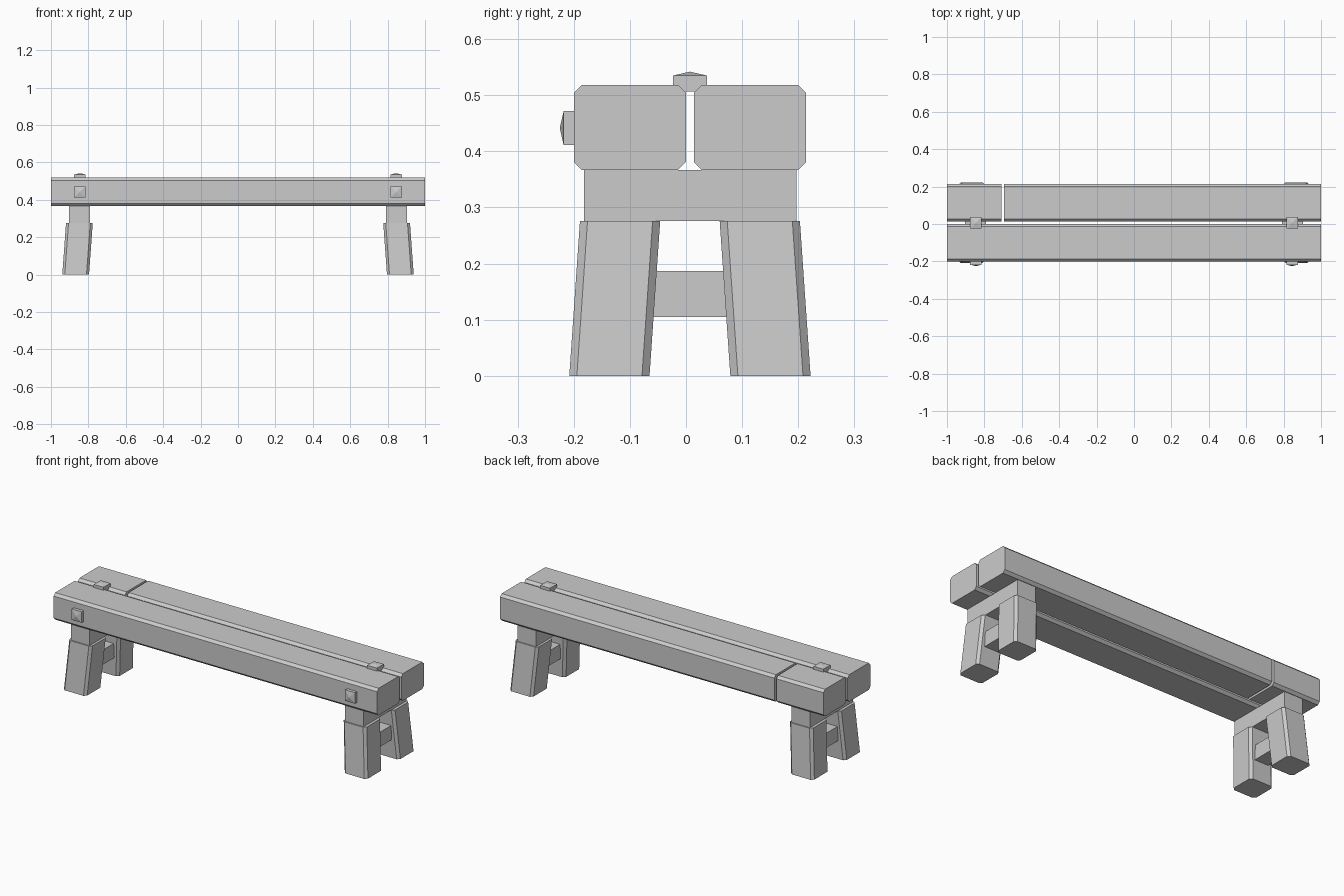
import bpy
import bmesh
from mathutils import Matrix, Vector

if "Cube" in bpy.data.objects:
    bpy.data.objects.remove(bpy.data.objects["Cube"])

stone = bpy.data.materials.new("plain grey")
stone.diffuse_color = (0.6, 0.6, 0.6, 1)
stone.use_nodes = True
stone.node_tree.nodes["Principled BSDF"].inputs["Base Color"].default_value = stone.diffuse_color

MID_Y = 0.007      # centre line between the two beams


def loft(name, rings, apex=None):
    """Skin a list of matching rings; cap the ends, or close on an apex point."""
    bm = bmesh.new()
    rows = [[bm.verts.new(p) for p in ring] for ring in rings]
    n = len(rows[0])
    for a, b in zip(rows, rows[1:]):
        for i in range(n):
            bm.faces.new((a[i], a[(i + 1) % n], b[(i + 1) % n], b[i]))
    bm.faces.new(rows[0][::-1])
    if apex is None:
        bm.faces.new(rows[-1])
    else:
        tip = bm.verts.new(apex)
        for i in range(n):
            bm.faces.new((rows[-1][i], rows[-1][(i + 1) % n], tip))
    bmesh.ops.recalc_face_normals(bm, faces=bm.faces)
    mesh = bpy.data.meshes.new(name)
    bm.to_mesh(mesh)
    bm.free()
    mesh.materials.append(stone)
    obj = bpy.data.objects.new(name, mesh)
    bpy.context.collection.objects.link(obj)
    return obj


def octagon(w, h, c):
    """Rectangle of size w x h with corners cut by c."""
    a, b = w / 2, h / 2
    return [(a - c, -b), (a, -b + c), (a, b - c), (a - c, b),
            (-a + c, b), (-a, b - c), (-a, -b + c), (-a + c, -b)]


def beam(name, x0, x1, y):
    prof = octagon(0.20, 0.151, 0.014)
    loft(name, [[(x, y + u, 0.4425 + v) for u, v in prof] for x in (x0, x1)])


def box(name, x0, x1, y0, y1, z0, z1):
    loft(name, [[(x0, y0, z), (x1, y0, z), (x1, y1, z), (x0, y1, z)]
                for z in (z0, z1)])


def bolt(name, base, matrix, shaft, tip):
    """Square bolt head with a shallow pyramid, built along its local z."""
    s = 0.0305
    square = [(-s, -s), (s, -s), (s, s), (-s, s)]
    obj = loft(name, [[(u, v, z) for u, v in square] for z in (0, shaft)], (0, 0, tip))
    obj.data.transform(Matrix.Translation(Vector(base)) @ matrix)


# Seat beams: one whole, one cut near the left end
beam("front_seat_beam", -1, 1, -0.10)
beam("back_seat_beam_long", -0.696, 1, 0.114)
beam("back_seat_beam_short", -1, -0.709, 0.114)

for side, sx in (("left", -1), ("right", 1)):
    # Cross block under the beams
    xs = sorted((sx * 0.79, sx * 0.904))
    box(side + "_cross_block", *xs, -0.182, 0.197, 0.276, 0.367)
    # Stretcher between the legs
    xs = sorted((sx * 0.815, sx * 0.90))
    box(side + "_stretcher", *xs, -0.08, 0.094, 0.105, 0.187)
    # Splayed legs with chamfered corners
    for end, sy in (("front", -1), ("back", 1)):
        prof = octagon(0.143, 0.143, 0.0135)
        loft(f"{side}_{end}_leg",
             [[(sx * cx + u, MID_Y + sy * cy + v, z) for u, v in prof]
              for cx, cy, z in ((0.868, 0.1435, 0), (0.848, 0.1245, 0.276))])
    # Bolt heads on the top and on the front
    bolt(side + "_top_bolt", (sx * 0.845, MID_Y, 0.507), Matrix(), 0.028, 0.035)
    bolt(side + "_front_bolt", (sx * 0.845, -0.19, 0.4415),
         Matrix.Rotation(1.5707963, 4, 'X'), 0.028, 0.035)
